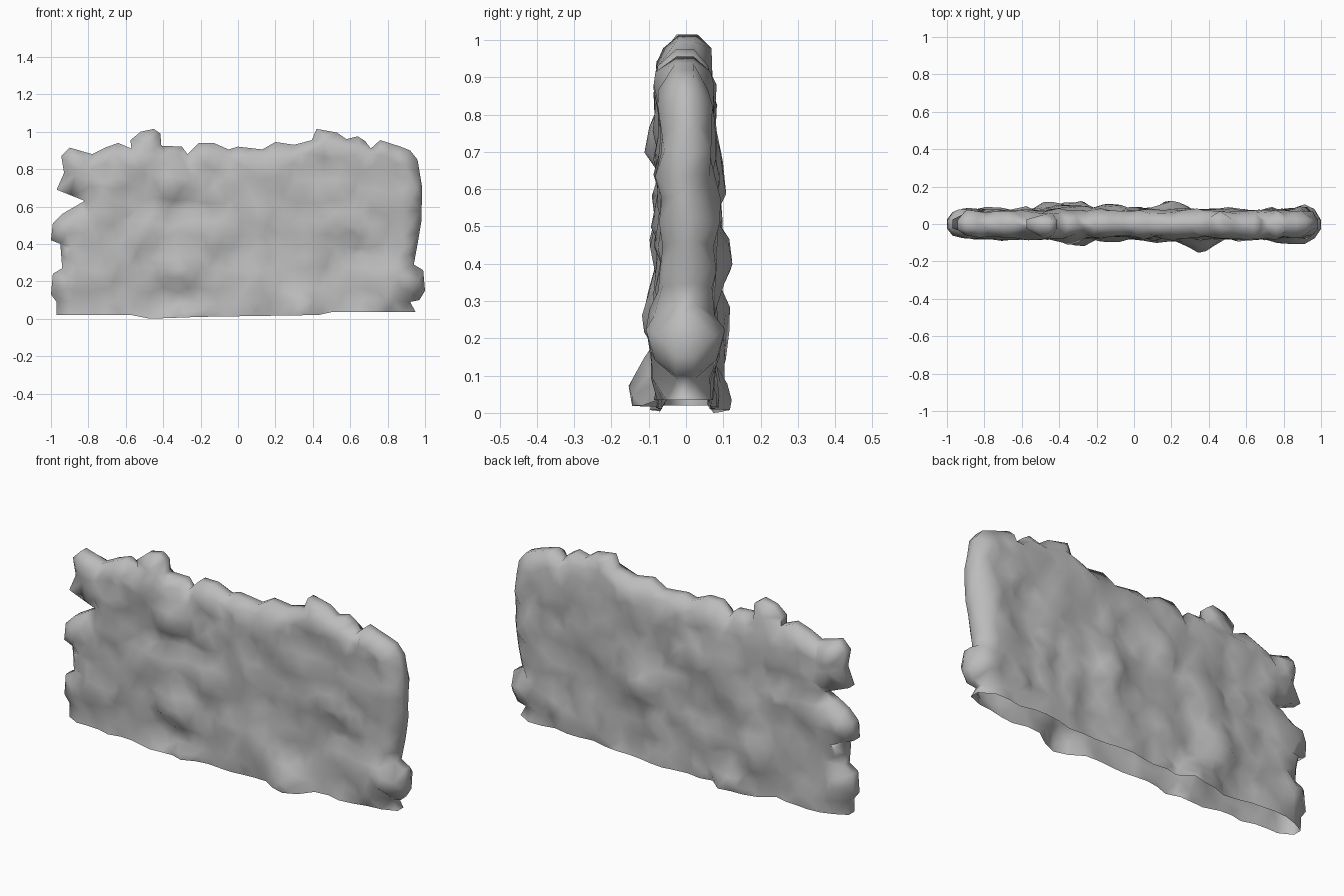
import bpy, bmesh, math, random
from mathutils import Vector, noise
from mathutils.geometry import delaunay_2d_cdt, intersect_point_line

random.seed(4)
cube = bpy.data.objects.get("Cube")
if cube:
    bpy.data.objects.remove(cube, do_unlink=True)

# Ragged silhouette of the wall, as (x, z) along each side
BASE = [(-.97, .02), (-.57, .02), (-.47, 0), (-.2, .01), (.43, .02), (.5, .035)]
LEFT_END = [(.95, .035), (.92, .09), (.97, .1), (1, .15), (.99, .26), (.94, .29),
            (.96, .4), (.98, .52), (.985, .7), (.96, .85)]
TOP = [(.92, .9), (.87, .92), (.76, .955), (.71, .91), (.68, .95), (.64, .975), (.58, .96),
       (.53, .995), (.42, 1.015), (.395, .955), (.3, .93), (.2, .945), (.13, .905), (0, .92),
       (-.05, .905), (-.13, .94), (-.21, .94), (-.27, .88), (-.3, .92), (-.41, .925),
       (-.415, .99), (-.45, 1.015), (-.52, 1), (-.575, .955), (-.57, .91), (-.64, .94),
       (-.71, .915), (-.78, .88), (-.9, .915)]
RIGHT_END = [(-.945, .87), (-.93, .78), (-.97, .69), (-.82, .63), (-.94, .56), (-.99, .51),
             (-1, .42), (-.95, .4), (-.94, .27), (-.99, .24), (-1, .13), (-.97, .09)]

# Stones that stand out or sink in on each face: x, z, amount, radius
FRONT_STONES = [(.35, .04, .06, .13), (-.3, .27, .04, .12), (-.4, .13, -.03, .12),
                (-.12, .42, .03, .11), (-.35, .71, .03, .12), (-.3, .6, -.025, .1),
                (.15, .17, .02, .14), (.8, .19, .025, .16), (.6, .32, -.02, .2)]
BACK_STONES = [(.2, .42, .045, .11), (-.31, .04, .05, .12), (-.43, .23, .045, .13),
               (-.4, .45, .025, .12), (-.13, .64, .03, .12), (.5, .33, -.02, .12),
               (.95, .18, .03, .12)]


def densify(points, step):
    """Split long stretches of a closed outline."""
    result = []
    for a, b in zip(points, points[1:] + points[:1]):
        a, b = Vector(a), Vector(b)
        n = max(1, round((b - a).length / step))
        result += [a.lerp(b, i / n) for i in range(n)]
    return result


outline = densify(BASE + LEFT_END + TOP + RIGHT_END, .07)
segments = list(zip(outline, outline[1:] + outline[:1]))
upper_segments = [s for s in segments if max(s[0].y, s[1].y) > .04]


def edge_distance(p, edges):
    best = 9
    for a, b in edges:
        t = intersect_point_line(p, a, b)[1]
        best = min(best, (p - a.lerp(b, min(1, max(0, t)))).length)
    return best


# Scattered points across the wall, triangulated within the outline
STEP = .06
points = list(outline)
for i in range(34):
    for k in range(17):
        p = Vector((-.99 + (i + random.uniform(-.3, .3) + k % 2 / 2) * STEP,
                    .03 + (k + random.uniform(-.3, .3)) * STEP))
        if edge_distance(p, segments) > .022:
            points.append(p)
flat, _, triangles, *_ = delaunay_2d_cdt(points, [], [list(range(len(outline)))], 1, 1e-5)
used = {i for t in triangles for i in t}


def depth(p, side, stones):
    """Distance of the stone face from the middle plane, rounded at the rim."""
    t = min(1, edge_distance(p, upper_segments) / .07)
    rounding = math.sqrt(1 - (1 - t) ** 2)
    bumps = .022 * noise.noise(Vector((p.x * 5, side * 7, p.y * 7)))
    bumps += .022 * noise.noise(Vector((p.x * 13, side * 3, p.y * 15)))
    for x, z, amount, radius in stones:
        d = math.hypot(p.x - x, p.y - z) / radius
        bumps += amount * max(0, 1 - d * d)
    return .024 + rounding * (.048 + bumps)


bm = bmesh.new()
faces_by_side = []
for side, stones in ((-1, FRONT_STONES), (1, BACK_STONES)):
    verts = {}
    for i in used:
        p = flat[i]
        sway = .012 * noise.noise(Vector((p.x * 4, 0, p.y * 4)))
        verts[i] = bm.verts.new((p.x, sway + side * depth(p, side, stones), p.y))
    faces_by_side.append(verts)
    for t in triangles:
        bm.faces.new([verts[i] for i in t])

# Rim joining the front and back faces, left open underneath
front, back = faces_by_side
count = {}
for t in triangles:
    for a, b in zip(t, list(t[1:]) + [t[0]]):
        key = (min(a, b), max(a, b))
        count[key] = count.get(key, 0) + 1
for (a, b), n in count.items():
    if n == 1 and max(flat[a].y, flat[b].y) > .04:
        bm.faces.new((front[a], front[b], back[b], back[a]))
bmesh.ops.recalc_face_normals(bm, faces=bm.faces)

mesh = bpy.data.meshes.new("stone_wall")
bm.to_mesh(mesh)
bm.free()
wall = bpy.data.objects.new("stone_wall", mesh)
bpy.context.collection.objects.link(wall)

stone = bpy.data.materials.new("grey_stone")
stone.use_nodes = True
colour = (.5, .5, .5, 1)
stone.diffuse_color = colour
stone.node_tree.nodes["Principled BSDF"].inputs["Base Color"].default_value = colour
mesh.materials.append(stone)

bpy.ops.object.select_all(action="DESELECT")
wall.select_set(True)
bpy.context.view_layer.objects.active = wall
bpy.ops.object.shade_smooth_by_angle(angle=math.radians(70))
